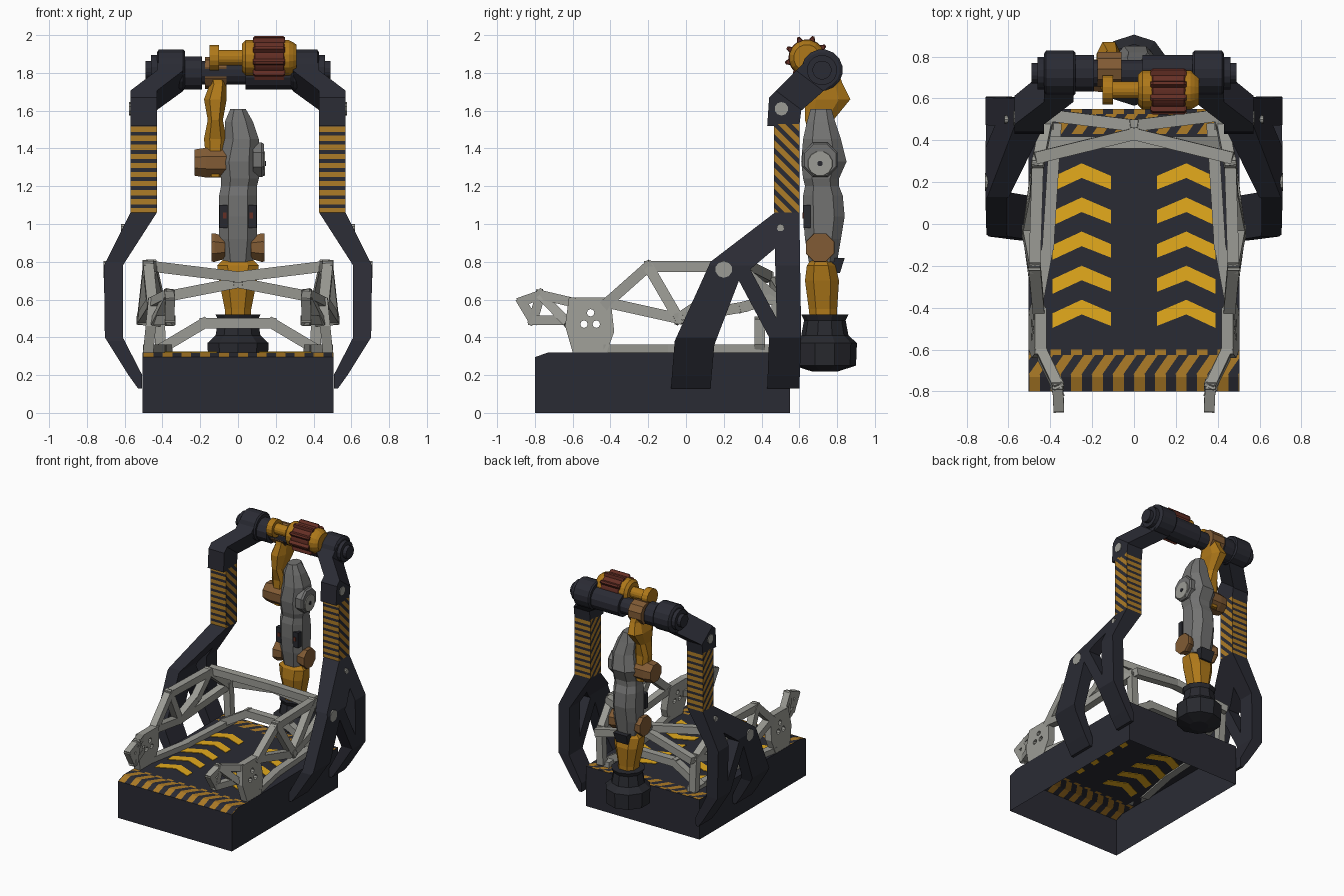
import bpy, bmesh, math
from mathutils import Vector

if "Cube" in bpy.data.objects:
    bpy.data.objects.remove(bpy.data.objects["Cube"], do_unlink=True)


def material(name, r, g, b):
    m = bpy.data.materials.new(name)
    m.use_nodes = True
    m.diffuse_color = (r, g, b, 1)
    m.node_tree.nodes["Principled BSDF"].inputs["Base Color"].default_value = (r, g, b, 1)
    return m


NAVY = material("dark navy", .023, .024, .034)
BLACK = material("charcoal", .021, .022, .028)
YELLOW = material("marking yellow", .78, .41, .012)
AMBER = material("stripe amber", .42, .2, .02)
ORANGE = material("arm orange", .43, .19, .01)
BROWN = material("joint brown", .22, .105, .035)
RED = material("rust red", .13, .028, .018)
PALE = material("pale grey", .33, .33, .3)
GREY = material("arm grey", .17, .17, .167)


def finish(name, bm, mats, mirror=False):
    bmesh.ops.recalc_face_normals(bm, faces=bm.faces)
    me = bpy.data.meshes.new(name)
    bm.to_mesh(me)
    bm.free()
    for m in mats:
        me.materials.append(m)
    ob = bpy.data.objects.new(name, me)
    bpy.context.collection.objects.link(ob)
    if mirror:
        ob.modifiers.new("mirror", 'MIRROR')


def skin(bm, rings):
    rows = [[bm.verts.new(p) for p in ring] for ring in rings]
    n = len(rows[0])
    for a, b in zip(rows, rows[1:]):
        for i in range(n):
            j = (i + 1) % n
            bm.faces.new((a[i], a[j], b[j], b[i]))
    bm.faces.new(rows[0])
    bm.faces.new(rows[-1])


def place(axis, t, a, b):
    p = [a, b]
    p.insert(axis, t)
    return p


def loft_bm(axis, rows, cut=0):
    # rows: position on axis, then the two ranges across it; cut trims corners
    rings = []
    for t, a0, a1, b0, b1 in rows:
        if cut:
            ca, cb = (a1 - a0) * cut, (b1 - b0) * cut
            pts = [(a0 + ca, b0), (a1 - ca, b0), (a1, b0 + cb), (a1, b1 - cb),
                   (a1 - ca, b1), (a0 + ca, b1), (a0, b1 - cb), (a0, b0 + cb)]
        else:
            pts = [(a0, b0), (a1, b0), (a1, b1), (a0, b1)]
        rings.append([place(axis, t, *p) for p in pts])
    bm = bmesh.new()
    skin(bm, rings)
    return bm


def loft(name, axis, rows, mat, cut=0, mirror=False):
    finish(name, loft_bm(axis, rows, cut), [mat], mirror)


def turn(name, axis, centre, rows, mat, sides=16, mirror=False, tooth=1):
    # rows: position on axis, radius
    rings = []
    for t, r in rows:
        ring = []
        for k in range(sides):
            ang = math.tau * (k + .5) / sides
            q = r * (tooth if k % 6 > 3 else 1)
            ring.append(place(axis, t, centre[0] + q * math.cos(ang), centre[1] + q * math.sin(ang)))
        rings.append(ring)
    bm = bmesh.new()
    skin(bm, rings)
    finish(name, bm, [mat], mirror)


def panel_bm(loops, x0, x1):
    # a (y, z) outline with holes, given thickness along x
    bm = bmesh.new()
    edges = []
    for loop in loops:
        vs = [bm.verts.new((x0, y, z)) for y, z in loop]
        edges += [bm.edges.new((vs[i - 1], vs[i])) for i in range(len(vs))]
    bmesh.ops.triangle_fill(bm, edges=edges, use_beauty=True)
    ext = bmesh.ops.extrude_face_region(bm, geom=bm.faces[:])
    verts = [g for g in ext["geom"] if isinstance(g, bmesh.types.BMVert)]
    bmesh.ops.translate(bm, verts=verts, vec=(x1 - x0, 0, 0))
    return bm


def slice_at(bm, point, normal):
    bmesh.ops.bisect_plane(bm, geom=bm.verts[:] + bm.edges[:] + bm.faces[:],
                           plane_co=point, plane_no=normal)


def stripes(bm, direction, period, duty, rule):
    d = Vector(direction)
    vals = [v.co.dot(d) for v in bm.verts]
    for k in range(math.floor(min(vals) / period), math.ceil(max(vals) / period)):
        for s in (k, k + duty):
            slice_at(bm, d * (s * period / d.length_squared), d)
    bm.normal_update()
    for f in bm.faces:
        c = f.calc_center_median()
        if rule(c, f.normal) and (c.dot(d) / period) % 1 < duty:
            f.material_index = 1


def bars(name, paths, w):
    bm = bmesh.new()
    for path in paths:
        for a, b in zip(path, path[1:]):
            a, b = Vector(a), Vector(b)
            d = (b - a).normalized()
            u = d.cross(Vector((1, 0, 0)) if abs(d.x) < .6 else Vector((0, 1, 0))).normalized() * w / 2
            v = d.cross(u)
            skin(bm, [[p + u + v, p + u - v, p - u - v, p - u + v]
                      for p in (a - d * w * .4, b + d * w * .4)])
    finish(name, bm, [PALE], True)


# Base box, open below, with hazard bands at both ends of the deck
bm = panel_bm([[(-.8, 0), (.55, 0), (.55, .32), (-.73, .32), (-.8, .295)]], -.505, .505)
bm.normal_update()
bmesh.ops.delete(bm, geom=[f for f in bm.faces if f.calc_center_median().z < .001], context='FACES')
for y in (-.765, -.72, -.625, -.6, .43, .525):
    slice_at(bm, (0, y, 0), (0, 1, 0))
stripes(bm, (1, -.7, 0), .1, .52,
        lambda c, n: abs(n.z) > .3 and (-.72 < c.y < -.625 or .43 < c.y < .525))
stripes(bm, (1, 0, 0), .1, .52,
        lambda c, n: abs(n.z) > .3 and (c.y < -.72 or -.625 < c.y < -.6 or c.y > .525))
finish("base_box", bm, [NAVY, AMBER])

# Chevron markings on the deck
for row in range(5):
    y = .29 - .163 * row
    bm = bmesh.new()
    skin(bm, [[(x, y + dy, z) for x, dy in ((.11, -.06), (.25, 0), (.39, -.065), (.39, -.135),
                                           (.25, -.07), (.11, -.125))] for z in (.316, .324)])
    finish(f"deck_chevron_{row + 1}", bm, [YELLOW], True)

# Bent side legs: flat panel, sliced at the bends, then pushed to shape by height
legs = panel_bm([[(-.08, .13), (.13, .13), (.15, .36), (.28, .7), (.44, .4), (.43, .13), (.6, .13),
                  (.61, .4), (.6, 1.06), (.47, 1.06), (.13, .8), (-.06, .38)],
                 [(.34, .76), (.47, .87), (.48, .5)]], 0, 1)
BEND = [(.13, .507, .53), (.2, .507, .58), (.4, .61, .705), (.78, .61, .71), (1.06, .43, .57)]
for z, _, _ in BEND[1:-1]:
    slice_at(legs, (0, 0, z), (0, 0, 1))
for v in legs.verts:
    for (z0, i0, o0), (z1, i1, o1) in zip(BEND, BEND[1:]):
        if z0 - .001 <= v.co.z <= z1 + .001:
            f = (v.co.z - z0) / (z1 - z0)
            inner, outer = i0 + (i1 - i0) * f, o0 + (o1 - o0) * f
            v.co.x = outer if v.co.x > .5 else inner
            break
finish("gantry_legs", legs, [NAVY], True)

# Striped columns and the shoulders that carry the crossbar
bm = loft_bm(2, [(1.06, .43, .57, .465, .6), (1.53, .43, .57, .465, .6)])
stripes(bm, (0, 0, 1), .048, .58, lambda c, n: abs(n.y) > .5)
stripes(bm, (0, 1, 1), .072, .55, lambda c, n: abs(n.x) > .5)
finish("striped_columns", bm, [NAVY, AMBER], True)
bm = panel_bm([[(.43, 1.52), (.6, 1.52), (.61, 1.6), (.78, 1.75), (.66, 1.89), (.44, 1.67)]], 0, 1)
for point in ((0, .5, 1.6875), (0, .6, 1.8)):
    slice_at(bm, point, (0, .6, .8))
for v in bm.verts:
    lean = min(max((v.co.y * .6 + v.co.z * .8 - 1.65) / .15, 0), 1)
    v.co.x = .43 + .14 * v.co.x - .14 * lean
finish("shoulder_brackets", bm, [NAVY], True)
for label, x, y, z, r in (("leg_pivot", .69, .2, .76, .045), ("leg_bolt", .598, .5, .98, .02),
                          ("shoulder_bolt", .555, .505, 1.61, .036)):
    turn(label, 0, (y, z), [(x, r), (x + .021, r)], PALE, 10, True)
turn("crossbar_ends", 0, (.72, 1.815),
     [(.28, .1), (.29, .11), (.42, .11), (.43, .095), (.43, .08), (.46, .08), (.46, .05), (.49, .05)],
     NAVY, 16, True)

# Crossbar, clamp and drive motor
turn("crossbar", 0, (.72, 1.8), [(-.3, .09), (-.19, .09), (-.19, .065), (.04, .065),
                                 (.04, .09), (.3, .09)], NAVY, 12)
turn("arm_clamp", 0, (.74, 1.8), [(-.175, .085), (-.06, .085)], BROWN, 10)
turn("motor_body", 0, (.64, 1.88), [(-.15, .07), (-.1, .07), (-.1, .042), (.02, .042), (.02, .075), (.04, .095),
                                    (.27, .095), (.29, .085), (.31, .07), (.31, .04)], ORANGE, 16)
turn("motor_ribs", 0, (.64, 1.88), [(.08, .09), (.09, .097), (.24, .097), (.25, .09)], RED, 54, tooth=1.22)

# Hanging arm: orange upper link, grey housing, orange wrist, dark foot
loft("upper_link", 2, [(1.25, -.16, -.08, .66, .77), (1.45, -.18, -.06, .66, .76), (1.55, -.16, -.08, .63, .78),
                       (1.66, -.18, -.06, .63, .87), (1.74, -.15, -.06, .66, .83),
                       (1.82, -.17, -.06, .68, .8)], ORANGE, .25)
turn("elbow_joint", 0, (.71, 1.325), [(-.23, .075), (-.17, .085), (-.06, .085)], BROWN, 8)
loft("arm_housing", 2, [(.8, -.08, .08, .65, .8), (.92, -.1, .1, .63, .82), (1.04, -.1, .1, .62, .84),
                        (1.15, -.1, .1, .62, .83), (1.2, -.09, .1, .63, .81), (1.24, -.09, .11, .62, .81),
                        (1.33, -.1, .11, .61, .85), (1.45, -.07, .11, .62, .82), (1.54, -.07, .08, .64, .79),
                        (1.61, -.04, .04, .66, .77)], GREY, .25)
turn("elbow_cover", 0, (.71, 1.34), [(.08, .1), (.125, .1), (.138, .09)], GREY, 8)
turn("elbow_cap", 0, (.71, 1.32), [(.136, .068), (.144, .065)], PALE, 12)
turn("elbow_pin", 0, (.71, 1.32), [(.14, .015), (.148, .015)], BLACK, 8)
loft("forearm_inset", 1, [(.622, .055, .098, .98, 1.1), (.66, .055, .1, .98, 1.1)], BLACK, 0, True)
loft("forearm_mark", 1, [(.617, .06, .08, 1.03, 1.06), (.64, .06, .08, 1.03, 1.06)], RED, 0, True)
turn("wrist_covers", 0, (.71, .875), [(.07, .065), (.125, .082), (.14, .08)], BROWN, 8, True)
loft("wrist_fin", 2, [(.74, -.05, .05, .78, .815), (.82, -.06, .06, .77, .84)], BLACK)
loft("wrist", 2, [(.45, -.07, .07, .66, .8), (.55, -.07, .07, .65, .8), (.7, -.1, .1, .63, .81),
                  (.78, -.11, .11, .64, .79), (.81, -.08, .08, .66, .77)], ORANGE, .25)
turn("foot", 2, (0, .735), [(.22, .07), (.25, .165), (.37, .17), (.41, .125), (.49, .11), (.52, .125),
                            (.52, .07)], BLACK, 10)

# Pale tubular cradle
knee = (.505, -.04, .5)
bars("cradle_side_bars", [
    [(.455, -.42, .58), (.475, -.2, .775), (.46, .28, .775), (.42, .48, .6), (.41, .48, .36)],
    [(.47, -.42, .335), (.41, -.1, .335), (.375, .46, .335)],
    [(.475, -.2, .775), knee, (.47, .14, .62), (.46, .28, .775)],
    [(.455, -.4, .58), knee, (.46, .3, .56), (.42, .48, .61)]], .056)
low, high = (.362, -.81, .49), (.365, -.77, .625)
bars("cradle_front_tips", [
    [(.36, -.87, .59), high, (.445, -.6, .585)],
    [(.36, -.87, .59), low, (.44, -.6, .49)], [low, high], [high, (.43, -.64, .49)]], .05)
bars("cradle_cross_bars", [
    [(.45, .32, .775), (0, .43, .72)], [(.41, .52, .61), (0, .47, .69)],
    [(.39, .39, .35), (.18, .39, .475), (0, .39, .475)]], .057)
holes = [[(cy + .02 * math.cos(k * math.tau / 8), cz + .02 * math.sin(k * math.tau / 8)) for k in range(8)]
         for cy, cz in ((-.505, .53), (-.54, .47), (-.475, .47))]
bm = panel_bm([[(-.64, .46), (-.62, .61), (-.4, .61), (-.38, .43), (-.42, .32), (-.6, .32)]] + holes, .42, .475)
for v in bm.verts:
    v.co.x += (.6 - v.co.z) * .1
finish("cradle_plates", bm, [PALE], True)
